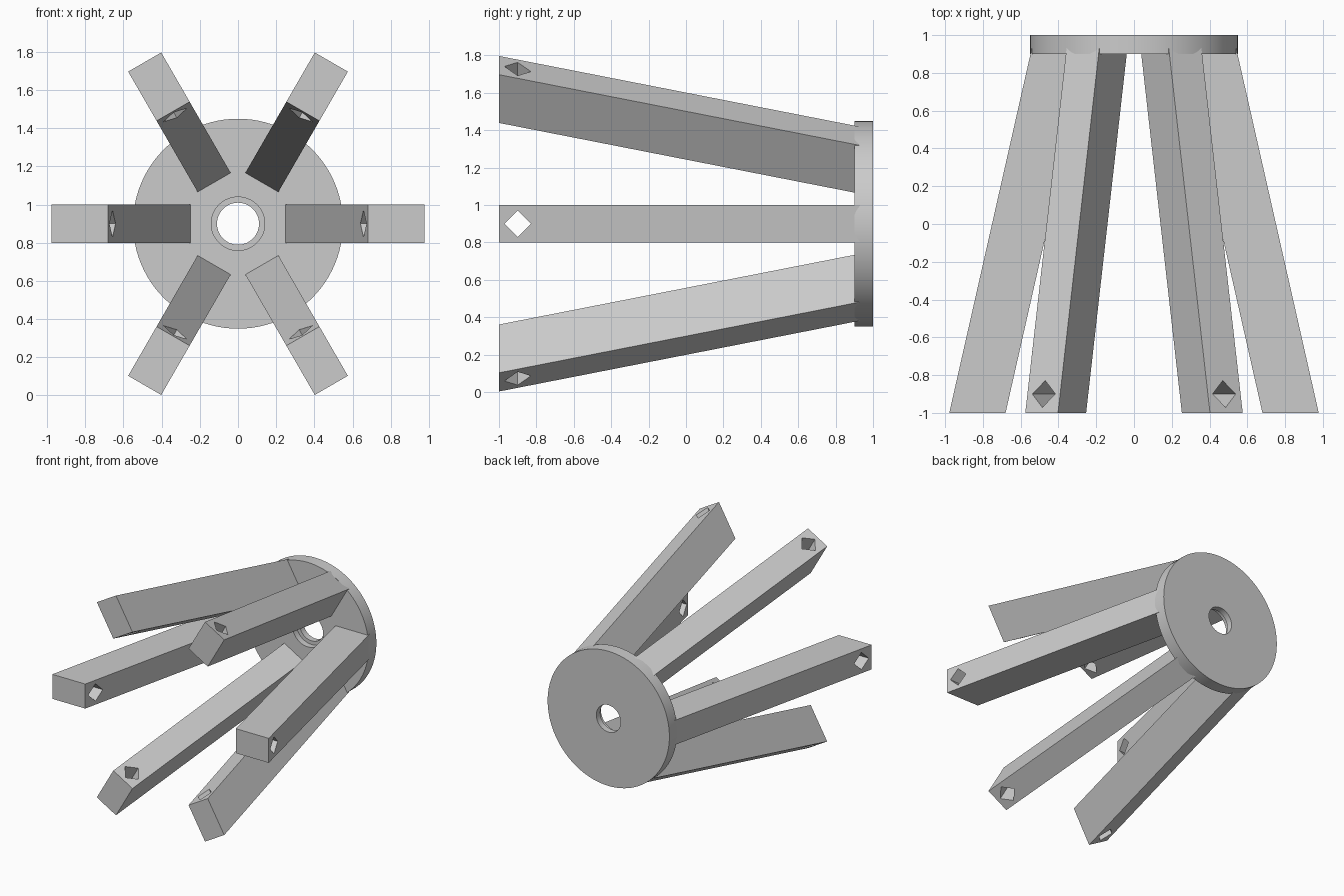
import bpy, bmesh, math
from mathutils import Matrix, Vector

default = bpy.data.objects.get("Cube")
if default:
    bpy.data.objects.remove(default, do_unlink=True)

HUB_Z = 0.9          # height of the hub axis
SLOPE = 0.43 / 1.9   # outward lean of each arm along its length

grey = bpy.data.materials.new("light_grey")
grey.use_nodes = True
grey.diffuse_color = (0.6, 0.6, 0.6, 1)
grey.node_tree.nodes["Principled BSDF"].inputs["Base Color"].default_value = (0.6, 0.6, 0.6, 1)


def make_object(name, bm):
    bmesh.ops.recalc_face_normals(bm, faces=bm.faces)
    mesh = bpy.data.meshes.new(name)
    bm.to_mesh(mesh)
    bm.free()
    mesh.materials.append(grey)
    obj = bpy.data.objects.new(name, mesh)
    bpy.context.collection.objects.link(obj)
    return obj


def activate(obj):
    bpy.ops.object.select_all(action='DESELECT')
    obj.select_set(True)
    bpy.context.view_layer.objects.active = obj


# Hub disc: lathed around the y axis, with a counterbored centre hole
profile = [(0.14, 0.9), (0.55, 0.9), (0.55, 1.0), (0.11, 1.0), (0.11, 0.95), (0.14, 0.95)]
bm = bmesh.new()
ring = [bm.verts.new((r, y, 0)) for r, y in profile]
edges = [bm.edges.new((a, b)) for a, b in zip(ring, ring[1:] + ring[:1])]
bmesh.ops.spin(bm, geom=ring + edges, cent=(0, 0, 0), axis=(0, 1, 0),
               angle=math.tau, steps=96, use_merge=True)
bmesh.ops.remove_doubles(bm, verts=bm.verts, dist=1e-5)
hub = make_object("hub_disc", bm)
hub.location.z = HUB_Z
activate(hub)
bpy.ops.object.shade_smooth_by_angle(angle=math.radians(30))

# Leaning arm: a sheared bar along y, reaching into the disc
bm = bmesh.new()
bmesh.ops.create_cube(bm, size=1)
for v in bm.verts:
    y = -1.0 if v.co.y < 0 else 0.99
    radius = 0.68 + (0.298 if v.co.x > 0 else 0) - SLOPE * (y + 1)
    v.co = Vector((radius, y, 0.1 * math.copysign(1, v.co.z)))
arm = make_object("arm_1", bm)

# Diamond hole through the free end of the arm
bm = bmesh.new()
bmesh.ops.create_cube(bm, size=1, matrix=Matrix.Translation((0.8, -0.9, 0))
                      @ Matrix.Rotation(math.pi / 4, 4, 'X')
                      @ Matrix.Diagonal((1, 0.1, 0.1, 1)))
cutter = make_object("hole_cutter", bm)
cutter.hide_render = True
cut = arm.modifiers.new("diamond_hole", 'BOOLEAN')
cut.operation = 'DIFFERENCE'
cut.solver = 'EXACT'
cut.object = cutter
activate(arm)
bpy.ops.object.modifier_apply(modifier=cut.name)
bpy.data.objects.remove(cutter, do_unlink=True)

# Six arms around the hub
for i in range(6):
    obj = arm
    if i:
        obj = arm.copy()
        obj.name = f"arm_{i + 1}"
        bpy.context.collection.objects.link(obj)
    obj.location.z = HUB_Z
    obj.rotation_euler.y = i * math.tau / 6
